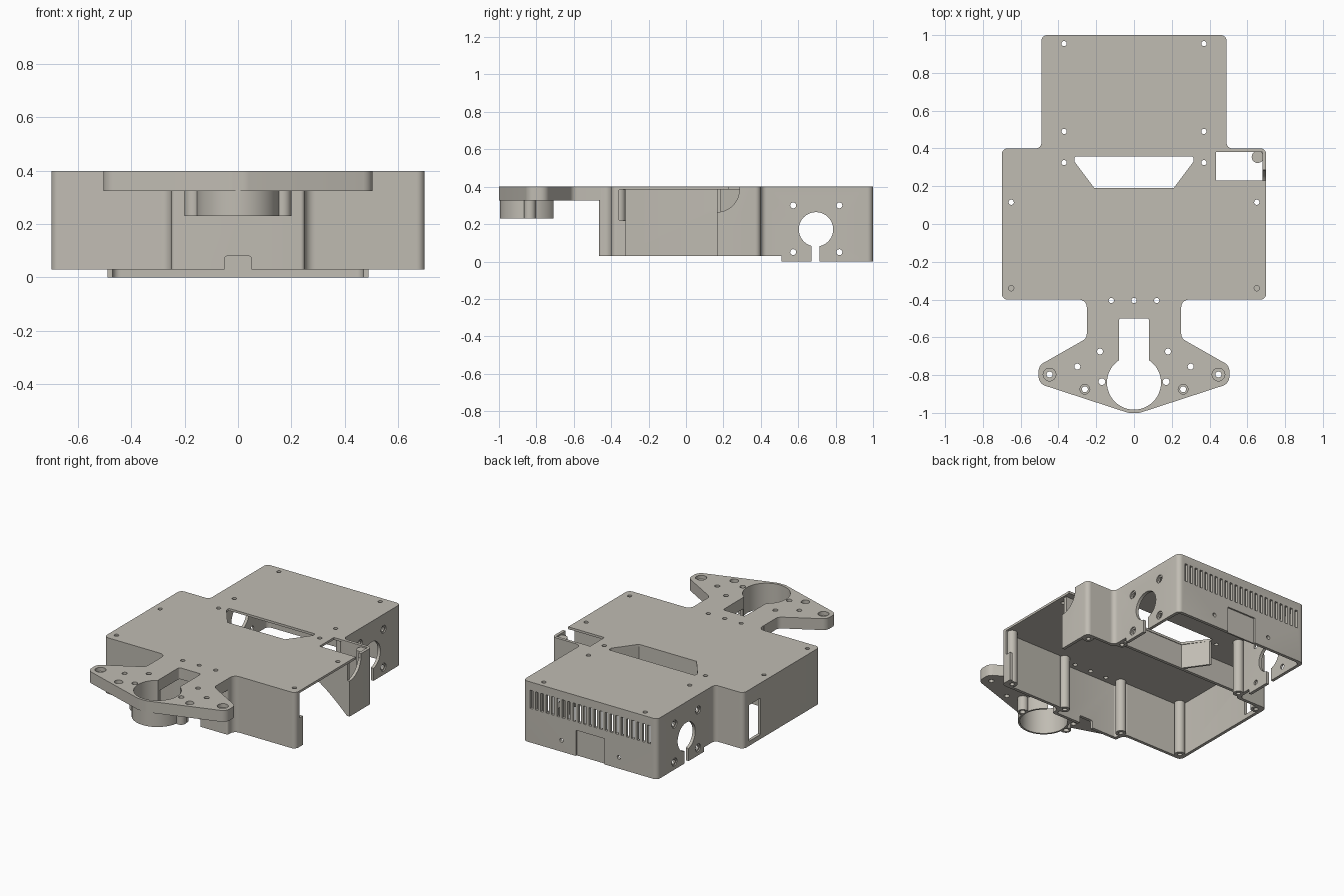
import bpy, bmesh, math
from mathutils import Vector

if "Cube" in bpy.data.objects:
    bpy.data.objects.remove(bpy.data.objects["Cube"])

grey = bpy.data.materials.new("warm_grey_plastic")
grey.diffuse_color = (0.53, 0.505, 0.45, 1)
grey.use_nodes = True
grey.node_tree.nodes["Principled BSDF"].inputs["Base Color"].default_value = grey.diffuse_color


def rounded(corners, seg=6):
    """Closed outline from (u, v, radius) corners with tangent arcs."""
    out, n = [], len(corners)
    for i, (u, v, r) in enumerate(corners):
        p = Vector((u, v))
        if r == 0:
            out.append(p)
            continue
        a = (Vector(corners[i - 1][:2]) - p).normalized()
        b = (Vector(corners[(i + 1) % n][:2]) - p).normalized()
        half = a.angle(b) / 2
        c = p + (a + b).normalized() * r / math.sin(half)
        d = r / math.tan(half)
        s, e = p + a * d - c, p + b * d - c
        a0 = math.atan2(s.y, s.x)
        sweep = (math.atan2(e.y, e.x) - a0 + math.pi) % (2 * math.pi) - math.pi
        out += [c + r * Vector((math.cos(a0 + sweep * k / seg), math.sin(a0 + sweep * k / seg)))
                for k in range(seg + 1)]
    return out


def mirrored(half):
    """Right-hand corners, bottom to top, completed with the left-hand ones."""
    return half + [(-x, y, r) for x, y, r in reversed(half) if x > 1e-6]


def circle(u, v, r, n=24):
    return [Vector((u + r * math.cos(2 * math.pi * k / n), v + r * math.sin(2 * math.pi * k / n)))
            for k in range(n)]


def rect(u0, u1, v0, v1, r=0):
    return rounded([(u0, v0, r), (u1, v0, r), (u1, v1, r), (u0, v1, r)])


def prism(name, outlines, lo, hi, axis="z"):
    """Extrude one or more separate outlines along an axis."""
    place = {"z": lambda u, v, w: (u, v, w), "y": lambda u, v, w: (u, w, v),
             "x": lambda u, v, w: (w, u, v)}[axis]
    bm = bmesh.new()
    for pts in outlines:
        low = [bm.verts.new(place(p[0], p[1], lo)) for p in pts]
        top = [bm.verts.new(place(p[0], p[1], hi)) for p in pts]
        bm.faces.new(low)
        bm.faces.new(top)
        for i in range(len(pts)):
            j = (i + 1) % len(pts)
            bm.faces.new((low[i], low[j], top[j], top[i]))
    bmesh.ops.recalc_face_normals(bm, faces=bm.faces)
    me = bpy.data.meshes.new(name)
    bm.to_mesh(me)
    bm.free()
    me.materials.append(grey)
    ob = bpy.data.objects.new(name, me)
    bpy.context.collection.objects.link(ob)
    return ob


def combine(ob, outlines, lo, hi, axis="z", op="DIFFERENCE"):
    """Cut outlines out of an object, or weld them on."""
    tool = prism("cutter", outlines, lo, hi, axis)
    tool.hide_render = True
    mod = ob.modifiers.new("bool", "BOOLEAN")
    mod.operation, mod.solver, mod.object = op, "EXACT", tool
    bpy.context.view_layer.objects.active = ob
    bpy.ops.object.modifier_apply(modifier=mod.name)
    bpy.data.objects.remove(tool)


def smooth(ob):
    ob.data.shade_smooth()
    ob.data.set_sharp_from_angle(angle=math.radians(32))


def both(points, r):
    return [circle(s * x, y, r, 14) for x, y in points for s in (1, -1)]


def shell_outline(t):
    return rounded(mirrored([(0.25 - t, -0.465 + t, 0.015), (0.25 - t, -0.4 + t, 0.04),
                             (0.7 - t, -0.4 + t, 0.03), (0.7 - t, 0.4 - t, 0.03),
                             (0.49 - t, 0.4 - t, 0.03), (0.49 - t, 1 - t, 0.03)]))


# Hollow housing, open underneath
T = 0.02
housing = prism("housing", [shell_outline(0)], 0, 0.4)
combine(housing, [shell_outline(T)], -0.1, 0.385)
combine(housing, [rect(-1, 1, -0.8, 0.51)], -0.1, 0.03)

# Roof: funnel opening, corner opening and screw holes
funnel = rounded(mirrored([(0.21, 0.19, 0.005), (0.315, 0.33, 0.01), (0.315, 0.357, 0.008)]))
combine(housing, [funnel, rect(0.435, 0.68, 0.23, 0.38)], 0.3, 0.5)
combine(housing, both([(0.37, 0.955), (0.37, 0.49), (0.37, 0.325), (0.65, 0.115),
                       (0.65, -0.34), (0.12, -0.405)], 0.014) + [circle(0, -0.405, 0.014)],
        0.3, 0.5)

# Right side bay and cable notch, left side window
combine(housing, [rounded([(-0.32, -0.1, 0), (0.165, -0.1, 0), (0.165, 0.385, 0),
                           (-0.36, 0.385, 0.01), (-0.36, 0.22, 0.01), (-0.32, 0.22, 0)])],
        0.66, 0.8, "x")
notch = [Vector((0.165, 0.384))] + [
    Vector((0.165 + 0.12 * math.cos(k * math.pi / 16), 0.384 - 0.12 * math.sin(k * math.pi / 16)))
    for k in range(9)]
combine(housing, [notch], 0.675, 0.8, "x")
combine(housing, [rect(0.23, 0.285, 0.37, 0.5)], 0.675, 0.8, "x")
combine(housing, [rect(0.22, 0.34, 0.06, 0.3)], -0.8, -0.66, "x")

# Motor holes through both rear sides
combine(housing, [circle(0.695, 0.172, 0.092, 40)], -0.6, 0.6, "x")
combine(housing, [rect(0.672, 0.715, -0.1, 0.12)], -0.6, 0.6, "x")
screws = [(y, z) for y in (0.573, 0.82) for z in (0.05, 0.3)]
combine(housing, [circle(y, z, 0.016, 16) for y, z in screws], -0.6, 0.6, "x")
for s in (1, -1):
    combine(housing, [circle(y, z, 0.026, 16) for y, z in screws],
            min(s * 0.482, s * 0.6), max(s * 0.482, s * 0.6), "x")

# Rear vents, screw holes and recessed panel; front cable notch
vents = [rect(x - 0.01, x + 0.01, 0.225, 0.345) for x in (-0.43 + 0.86 * i / 22 for i in range(23))]
combine(housing, vents, 0.9, 1.1, "y")
combine(housing, [circle(s * 0.21, 0.075, 0.013, 14) for s in (1, -1)], 0.9, 1.1, "y")
combine(housing, [rect(-0.105, 0.105, -0.1, 0.17)], 0.99, 1.1, "y")
combine(housing, [rect(-0.05, 0.05, -0.1, 0.08, 0.01)], -0.6, -0.43, "y")
smooth(housing)

# Partition with a curved gusset reaching down the right side
curve = [(0.42 + 0.25 * math.sin(a), 0.03 + 0.2 * math.cos(a))
         for a in (math.pi / 2 * k / 8 for k in range(9))]
curve = [(0.42 + 0.26 * k / 8, 0.225 - 0.195 * (k / 8) ** 1.3) for k in range(9)]
partition = prism("partition", [[(-0.685, 0.39), (-0.685, 0.225)] + curve + [(0.685, 0.03), (0.685, 0.39)]],
                  0.166, 0.186, "y")
smooth(partition)

# Sloped funnel walls below the roof opening
prism("funnel_walls", [[(s * 0.21, 0.18), (s * 0.315, 0.33), (s * 0.33, 0.33), (s * 0.225, 0.18)]
                       for s in (1, -1)], 0.225, 0.39)

# Screw posts along the walls
posts = [(s * x, y) for s in (1, -1) for x, y in ((0.655, -0.355), (0.655, 0.355), (0.22, -0.385), (0.455, 0.43))]
screw_posts = prism("screw_posts", [circle(x, y, 0.032, 20) for x, y in posts], 0.03, 0.39)
combine(screw_posts, [circle(x, y, 0.014, 14) for x, y in posts], 0, 0.15)
smooth(screw_posts)

# Front arm plate with keyhole opening
CY = -0.84
arm = prism("front_arm", [rounded(mirrored([
    (0.03, -1.0, 0.08), (0.505, -0.845, 0.05), (0.505, -0.75, 0.05), (0.25, -0.605, 0.04),
    (0.25, -0.455, 0)]))], 0.325, 0.4)

# Sensor ring with side lugs under the plate
ring = prism("sensor_ring", [circle(0, CY, 0.155, 48)], 0.23, 0.33)
for s in (1, -1):
    combine(ring, [circle(s * 0.168, CY + 0.005, 0.032, 20)], 0.23, 0.33, op="UNION")
for ob in (arm, ring):
    combine(ob, [circle(0, CY, 0.143, 48)], 0.1, 0.5)
    combine(ob, [rect(-0.08, 0.08, -0.8, -0.5, 0.012)], 0.1, 0.5)
    combine(ob, both([(0.17, -0.835)], 0.018), 0.1, 0.5)
combine(arm, both([(0.18, -0.675), (0.3, -0.755), (0.26, -0.875), (0.447, -0.797)], 0.016), 0.1, 0.5)
combine(arm, both([(0.26, -0.875)], 0.026) + both([(0.447, -0.797)], 0.034), 0.375, 0.5)
smooth(arm)
smooth(ring)
